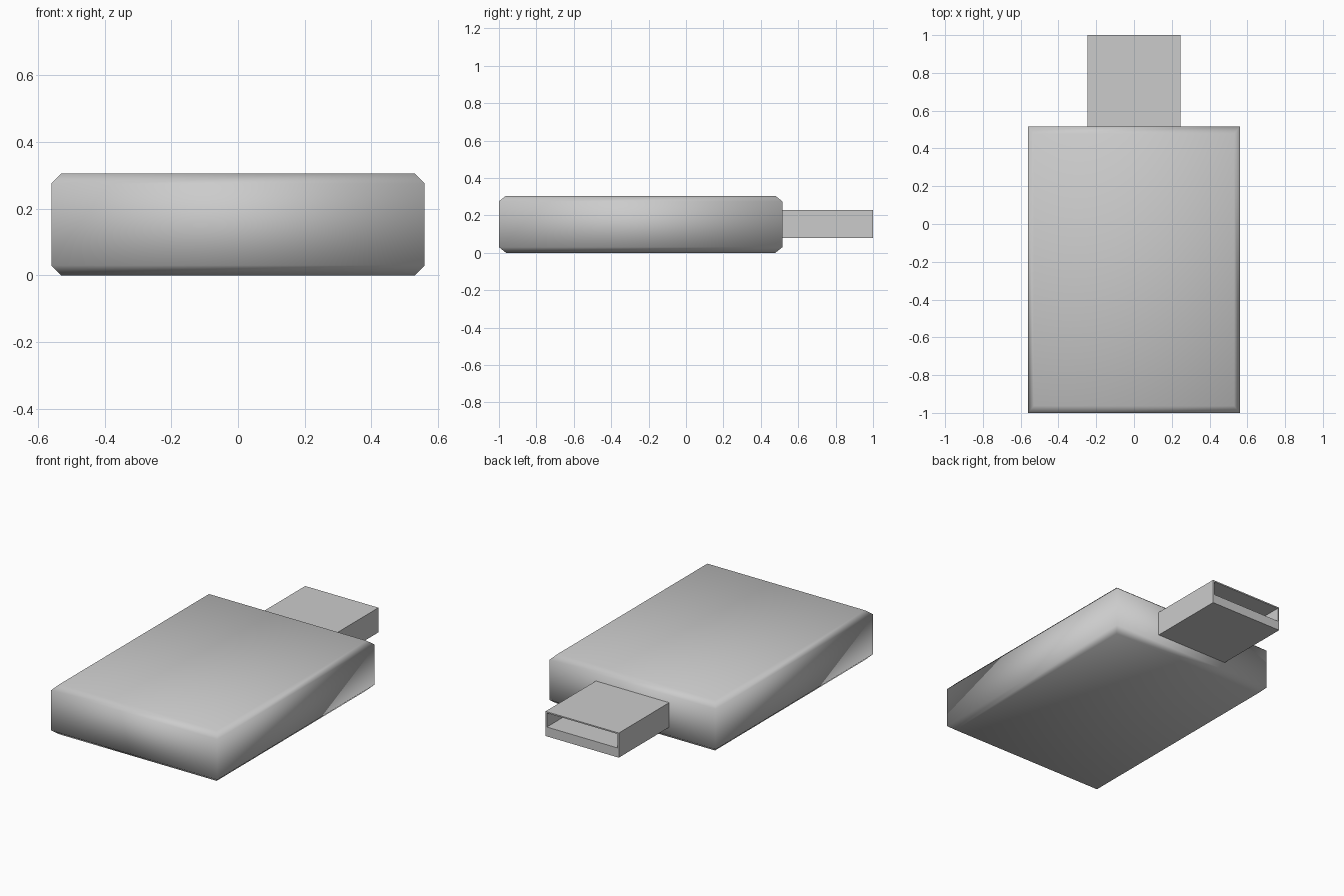
import bpy
import bmesh

old = bpy.data.objects.get("Cube")
if old:
    bpy.data.objects.remove(old, do_unlink=True)


def make_material(name, colour):
    mat = bpy.data.materials.new(name)
    mat.use_nodes = True
    mat.diffuse_color = colour
    mat.node_tree.nodes["Principled BSDF"].inputs["Base Color"].default_value = colour
    return mat


grey = make_material("light grey", (0.6, 0.6, 0.6, 1))


def finish(name, bm, smooth):
    bmesh.ops.recalc_face_normals(bm, faces=bm.faces)
    for face in bm.faces:
        face.smooth = smooth
    mesh = bpy.data.meshes.new(name)
    bm.to_mesh(mesh)
    bm.free()
    mesh.materials.append(grey)
    obj = bpy.data.objects.new(name, mesh)
    bpy.context.collection.objects.link(obj)
    return obj


def ring(bm, x, y0, y1, z):
    return [bm.verts.new(p) for p in ((-x, y0, z), (x, y0, z), (x, y1, z), (-x, y1, z))]


def bridge(bm, a, b):
    for i in range(4):
        j = (i + 1) % 4
        bm.faces.new((a[i], a[j], b[j], b[i]))


# Body: slab with chamfered top and bottom rims and sharp upright corners
bm = bmesh.new()
half_width, front, back, height, chamfer = 0.56, -1.0, 0.515, 0.305, 0.03
rings = []
for z, inset in ((0, chamfer), (chamfer, 0), (height - chamfer, 0), (height, chamfer)):
    rings.append(ring(bm, half_width - inset, front + inset * 1.25,
                      back - inset * 1.25, z))
for low, high in zip(rings, rings[1:]):
    bridge(bm, low, high)
bm.faces.new(rings[0][::-1])
bm.faces.new(rings[-1])
finish("body", bm, True)

# Plug: square sleeve whose open end has a slot above a solid tongue
bm = bmesh.new()


def end_ring(x, y, z0, z1):
    return [bm.verts.new(p) for p in ((-x, y, z0), (x, y, z0), (x, y, z1), (-x, y, z1))]


base = end_ring(0.247, back - 0.005, 0.08, 0.23)
mouth = end_ring(0.247, 1.0, 0.08, 0.23)
slot = end_ring(0.238, 1.0, 0.137, 0.222)
slot_end = end_ring(0.238, 0.54, 0.137, 0.222)
for a, b in ((base, mouth), (mouth, slot), (slot, slot_end)):
    bridge(bm, a, b)
bm.faces.new(base[::-1])
bm.faces.new(slot_end)
finish("plug", bm, False)
